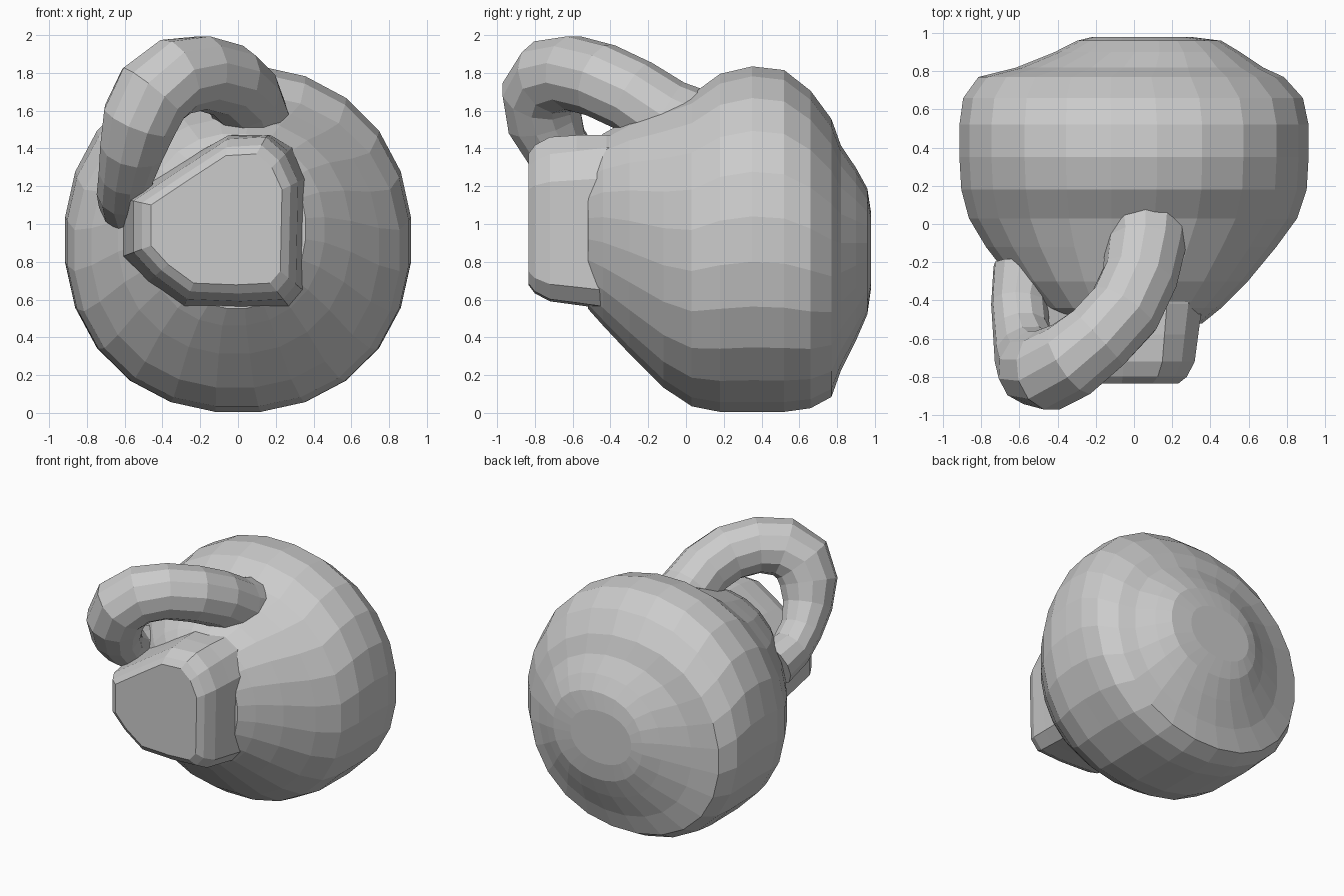
import bpy, bmesh
from math import cos, sin, pi
from mathutils import Vector


def loft(name, rings):
    """Skin a list of equal-length point rings and cap both ends."""
    bm = bmesh.new()
    loops = [[bm.verts.new(p) for p in ring] for ring in rings]
    n = len(loops[0])
    for a, b in zip(loops, loops[1:]):
        for i in range(n):
            j = (i + 1) % n
            bm.faces.new((a[i], a[j], b[j], b[i]))
    bm.faces.new(loops[0])
    bm.faces.new(loops[-1])
    bmesh.ops.recalc_face_normals(bm, faces=bm.faces)
    mesh = bpy.data.meshes.new(name)
    bm.to_mesh(mesh)
    bm.free()
    obj = bpy.data.objects.new(name, mesh)
    bpy.context.collection.objects.link(obj)
    return obj


def section(y, x0, x1, z0, z1, sides=24, power=2.0):
    """Rounded cross-section filling the given x and z range."""
    ring = []
    for i in range(sides):
        a = 2 * pi * (i + 0.5) / sides
        c, s = cos(a), sin(a)
        k = (abs(c) ** power + abs(s) ** power) ** (-1 / power)
        ring.append(((x0 + x1) / 2 + (x1 - x0) / 2 * c * k, y,
                     (z0 + z1) / 2 + (z1 - z0) / 2 * s * k))
    return ring


# Round body, sectioned front to back: y, left, right, bottom, top
body = [
    (-0.52, -0.38, 0.36, 0.55, 1.40),
    (-0.44, -0.50, 0.46, 0.46, 1.48),
    (-0.30, -0.64, 0.60, 0.31, 1.56),
    (-0.12, -0.78, 0.75, 0.13, 1.63),
    (0.03, -0.87, 0.86, 0.03, 1.69),
    (0.18, -0.91, 0.91, 0.00, 1.80),
    (0.35, -0.92, 0.92, 0.00, 1.84),
    (0.52, -0.92, 0.92, 0.00, 1.82),
    (0.66, -0.90, 0.89, 0.02, 1.71),
    (0.77, -0.82, 0.79, 0.08, 1.56),
    (0.82, -0.62, 0.68, 0.22, 1.42),
    (0.90, -0.42, 0.56, 0.38, 1.30),
    (0.96, -0.30, 0.46, 0.52, 1.19),
    (0.98, -0.22, 0.30, 0.66, 1.06),
]
loft("body", [section(*r, power=2.15) for r in body])

# Blunt snout: flat slanted octagon outline, growing toward the body
face = [(0.26, 0.72), (0.27, 1.20), (0.21, 1.33), (0.12, 1.41), (-0.06, 1.40),
        (-0.26, 1.27), (-0.50, 1.11), (-0.50, 0.87), (-0.40, 0.76),
        (-0.25, 0.65), (0.00, 0.64), (0.20, 0.65)]
cx, cz = -0.10, 1.02
steps = [(-0.835, 0.90), (-0.80, 1.02), (-0.72, 1.13), (-0.58, 1.18),
         (-0.42, 1.24), (-0.20, 1.30)]
loft("snout", [[(cx + (x - cx) * s, y, min(cz + (z - cz) * s, 1.47))
                for x, z in face] for y, s in steps])

# Looping arm: path point and radius
path = [
    (0.06, 0.04, 1.48, 0.24),
    (0.06, -0.12, 1.57, 0.21),
    (0.03, -0.28, 1.68, 0.20),
    (-0.05, -0.45, 1.76, 0.20),
    (-0.19, -0.60, 1.80, 0.20),
    (-0.33, -0.71, 1.78, 0.21),
    (-0.45, -0.765, 1.69, 0.215),
    (-0.52, -0.75, 1.55, 0.205),
    (-0.56, -0.68, 1.40, 0.175),
    (-0.59, -0.56, 1.27, 0.15),
    (-0.60, -0.42, 1.18, 0.15),
    (-0.57, -0.24, 1.12, 0.17),
]
pts = [Vector(p[:3]) for p in path]
rings = []
side = Vector((1, 0, 0))
for i, p in enumerate(pts):
    t = (pts[min(i + 1, len(pts) - 1)] - pts[max(i - 1, 0)]).normalized()
    side = (side - t * side.dot(t)).normalized()
    up = t.cross(side)
    r = path[i][3]
    rings.append([p + (side * cos(2 * pi * k / 12) + up * sin(2 * pi * k / 12)) * r
                  for k in range(12)])
loft("looping_arm", rings)
